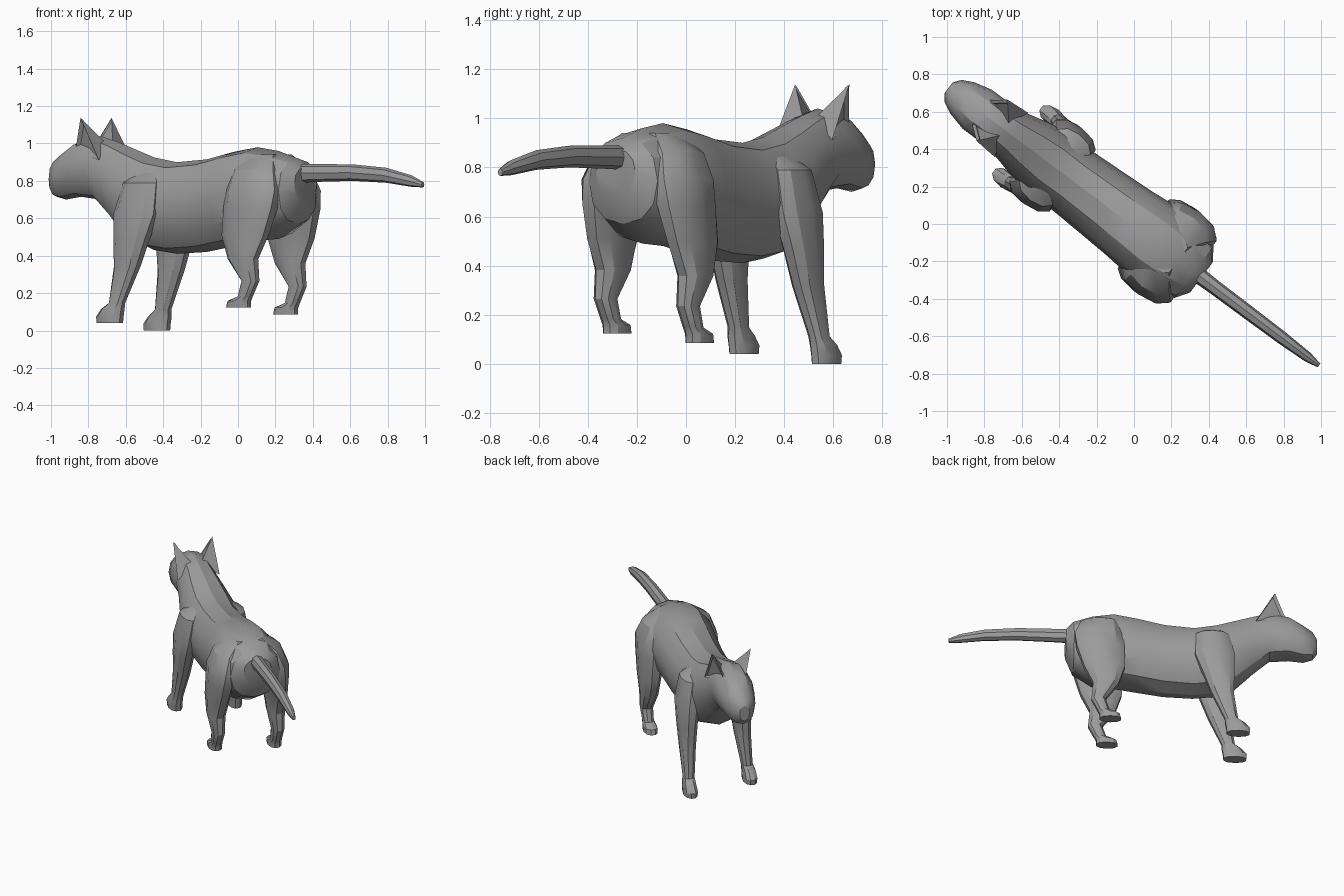
import bpy, bmesh, math
from mathutils import Vector

if "Cube" in bpy.data.objects:
    bpy.data.objects.remove(bpy.data.objects["Cube"], do_unlink=True)

grey = bpy.data.materials.new("warm_grey_fur")
grey.use_nodes = True
grey.diffuse_color = (0.33, 0.33, 0.33, 1)
bsdf = grey.node_tree.nodes["Principled BSDF"]
bsdf.inputs["Base Color"].default_value = grey.diffuse_color
bsdf.inputs["Roughness"].default_value = 0.8


def place(s, w, z):
    """Along the spine, out to the left, and up -> world."""
    w += 0.012
    return Vector((-0.8 * s - 0.6 * w, 0.6 * s - 0.8 * w, z))


def finish(name, bm, angle=30):
    bmesh.ops.recalc_face_normals(bm, faces=bm.faces)
    mesh = bpy.data.meshes.new(name)
    bm.to_mesh(mesh)
    bm.free()
    mesh.materials.append(grey)
    obj = bpy.data.objects.new(name, mesh)
    bpy.context.collection.objects.link(obj)
    bpy.ops.object.select_all(action='DESELECT')
    obj.select_set(True)
    bpy.context.view_layer.objects.active = obj
    bpy.ops.object.shade_smooth_by_angle(angle=math.radians(angle))


def circle(n, power, turn=0.0):
    """Rounded polygon; a power below 1 makes it boxier."""
    for i in range(n):
        a = 2 * math.pi * i / n + turn
        c, d = math.cos(a), math.sin(a)
        yield (math.copysign(abs(c) ** power, c), math.copysign(abs(d) ** power, d))


def loft(name, rings):
    bm = bmesh.new()
    loops = [[bm.verts.new(p) for p in ring] for ring in rings]
    n = len(loops[0])
    for a, b in zip(loops, loops[1:]):
        for i in range(n):
            j = (i + 1) % n
            bm.faces.new((a[i], a[j], b[j], b[i]))
    bm.faces.new(loops[0])
    bm.faces.new(loops[-1])
    finish(name, bm)


def spine_loft(name, sections, n, power):
    """Sections: position, bottom, top, half width."""
    loft(name, [[place(s, hw * c, (lo + hi) / 2 + (hi - lo) / 2 * d)
                 for c, d in circle(n, power, math.pi / 2)]
                for s, lo, hi, hw in sections])


# Trunk, neck and head
spine_loft("body_and_head", [
    (-0.46, 0.68, 0.875, 0.10),
    (-0.41, 0.57, 0.92, 0.175),
    (-0.28, 0.49, 0.96, 0.215),
    (-0.14, 0.48, 0.98, 0.225),
    (0.02, 0.45, 0.955, 0.21),
    (0.20, 0.42, 0.915, 0.20),
    (0.40, 0.41, 0.90, 0.19),
    (0.55, 0.43, 0.925, 0.195),
    (0.68, 0.48, 0.97, 0.175),
    (0.80, 0.60, 1.01, 0.145),
    (0.91, 0.70, 1.04, 0.13),
    (1.04, 0.715, 1.01, 0.13),
    (1.14, 0.70, 0.95, 0.105),
    (1.20, 0.715, 0.91, 0.075),
    (1.23, 0.75, 0.86, 0.035)], 12, 0.9)

# Tail
spine_loft("tail", [
    (-0.40, 0.79, 0.89, 0.045),
    (-0.55, 0.795, 0.89, 0.04),
    (-0.78, 0.80, 0.888, 0.038),
    (-1.00, 0.79, 0.87, 0.035),
    (-1.17, 0.768, 0.83, 0.027),
    (-1.245, 0.765, 0.795, 0.012)], 8, 0.9)


# Legs: position, sideways, height, half length, half width
front_leg = [
    (0.51, 0.07, 0.87, 0.06, 0.03),
    (0.52, 0.145, 0.79, 0.115, 0.075),
    (0.535, 0.18, 0.62, 0.14, 0.075),
    (0.56, 0.19, 0.48, 0.11, 0.065),
    (0.585, 0.195, 0.33, 0.078, 0.055),
    (0.645, 0.205, 0.13, 0.046, 0.04),
    (0.67, 0.21, 0.095, 0.07, 0.045),
    (0.69, 0.21, 0.055, 0.083, 0.048),
    (0.69, 0.21, 0.02, 0.08, 0.045)]
hind_leg = [
    (-0.22, 0.07, 0.94, 0.09, 0.04),
    (-0.235, 0.135, 0.86, 0.14, 0.095),
    (-0.245, 0.17, 0.75, 0.17, 0.105),
    (-0.235, 0.19, 0.65, 0.167, 0.085),
    (-0.21, 0.205, 0.50, 0.145, 0.07),
    (-0.20, 0.21, 0.37, 0.09, 0.06),
    (-0.25, 0.21, 0.25, 0.05, 0.045),
    (-0.215, 0.21, 0.165, 0.042, 0.04),
    (-0.175, 0.21, 0.14, 0.07, 0.047),
    (-0.17, 0.21, 0.105, 0.075, 0.045)]


def leg(name, sections, side):
    rings = []
    for s, w, z, hs, hw in sections:
        # The stance leans: left feet sit a little higher
        lean = 0.02 * side * max(0.0, min(1.0, 1.1 - z * 1.4))
        rings.append([place(s + hs * c, side * w + hw * d, z + lean)
                      for c, d in circle(10, 0.9, math.pi / 10)])
    loft(name, rings)


# Ears with a hollow facing forward and out
def ear(name, side):
    bm = bmesh.new()
    front, outer, inner, tip = [
        bm.verts.new(place(s, side * w, z)) for s, w, z in
        ((1.02, 0.075, 0.97), (0.81, 0.148, 0.91), (0.85, 0.03, 1.0), (0.94, 0.138, 1.137))]
    hollow = bm.faces.new((front, outer, tip))
    for tri in ((front, inner, outer), (outer, inner, tip), (inner, front, tip)):
        bm.faces.new(tri)
    bmesh.ops.recalc_face_normals(bm, faces=bm.faces)
    bmesh.ops.inset_region(bm, faces=[hollow], thickness=0.016, depth=0.0)
    # Sink the inset face toward the back of the ear
    bmesh.ops.translate(bm, verts=hollow.verts, vec=hollow.normal * -0.016)
    finish(name, bm, 20)


for label, side in (("left", 1), ("right", -1)):
    leg("front_leg_" + label, front_leg, side)
    leg("hind_leg_" + label, hind_leg, side)
    ear("ear_" + label, side)
